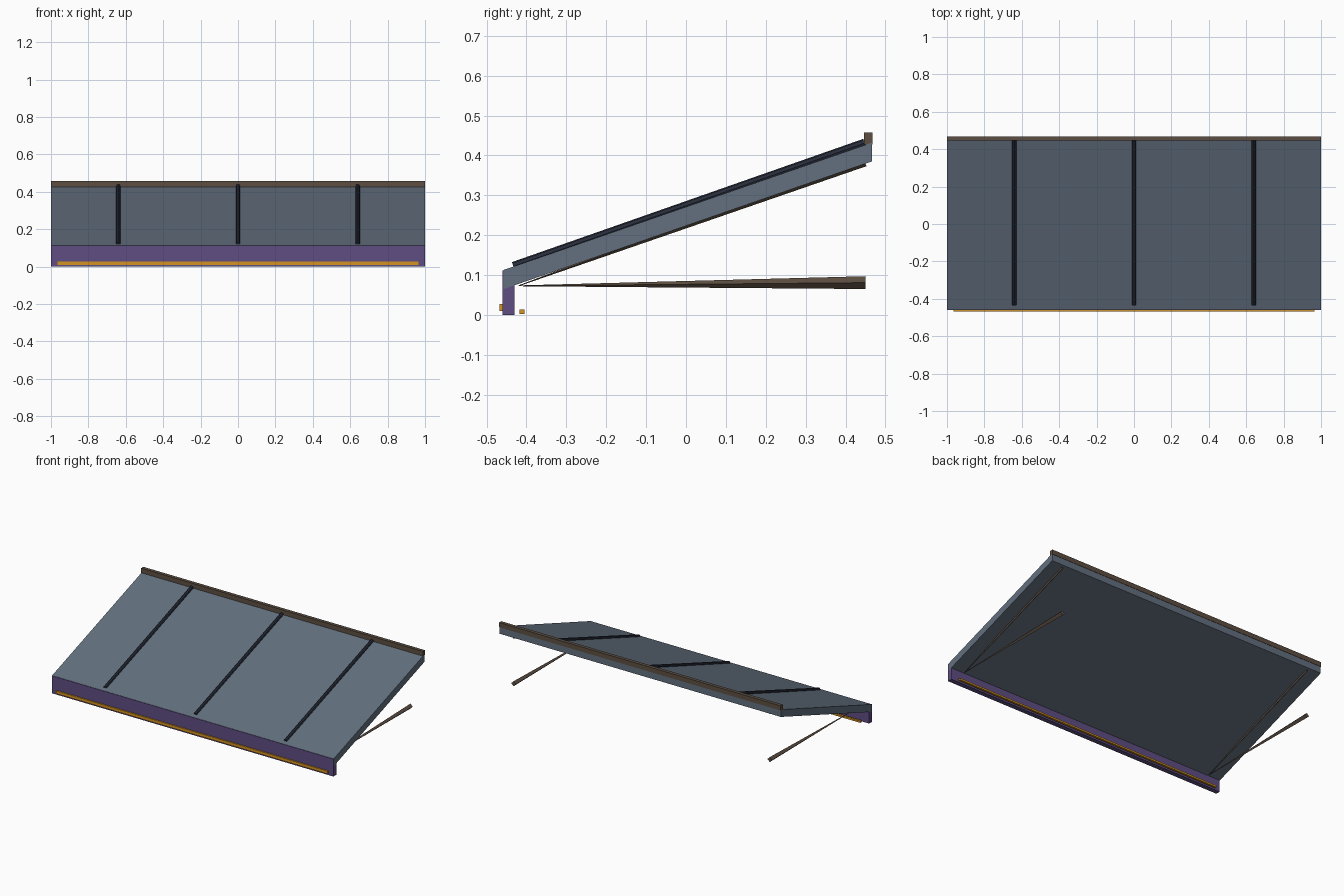
import bpy, bmesh
from mathutils import Vector

cube = bpy.data.objects.get("Cube")
if cube:
    bpy.data.objects.remove(cube, do_unlink=True)


def material(name, rgb):
    m = bpy.data.materials.new(name)
    m.use_nodes = True
    m.diffuse_color = (*rgb, 1)
    m.node_tree.nodes["Principled BSDF"].inputs["Base Color"].default_value = (*rgb, 1)
    return m


SLATE = material("slate_blue", (0.125, 0.162, 0.21))
PURPLE = material("purple", (0.112, 0.075, 0.22))
BROWN = material("dark_brown", (0.107, 0.076, 0.054))
AMBER = material("amber", (0.66, 0.29, 0.015))
DARK = material("dark_navy", (0.021, 0.026, 0.043))


def finish(name, bm, mat):
    bmesh.ops.recalc_face_normals(bm, faces=bm.faces)
    mesh = bpy.data.meshes.new(name)
    bm.to_mesh(mesh)
    bm.free()
    mesh.materials.append(mat)
    ob = bpy.data.objects.new(name, mesh)
    bpy.context.collection.objects.link(ob)
    return ob


def extrude_profile(name, profile, half_width, mat):
    """Sweep a side profile of (y, z) points across the width."""
    bm = bmesh.new()
    face = bm.faces.new([bm.verts.new((-half_width, y, z)) for y, z in profile])
    swept = bmesh.ops.extrude_face_region(bm, geom=[face])["geom"]
    verts = [v for v in swept if isinstance(v, bmesh.types.BMVert)]
    bmesh.ops.translate(bm, verts=verts, vec=(2 * half_width, 0, 0))
    return finish(name, bm, mat)


def bar(name, half_width, y0, y1, z0, z1, mat):
    return extrude_profile(name, [(y0, z0), (y1, z0), (y1, z1), (y0, z1)], half_width, mat)


def rod(name, start, end, r0, r1, sides, mat):
    a, b = Vector(start), Vector(end)
    bm = bmesh.new()
    bmesh.ops.create_cone(bm, cap_ends=True, segments=sides,
                          radius1=r0, radius2=r1, depth=(b - a).length)
    ob = finish(name, bm, mat)
    ob.location = (a + b) / 2
    ob.rotation_mode = 'QUATERNION'
    ob.rotation_quaternion = (b - a).to_track_quat('Z', 'X')
    return ob


# Sloping canopy panel
extrude_profile("canopy_panel",
                [(-0.457, 0.065), (0.466, 0.385), (0.466, 0.432), (-0.457, 0.113)], 1.0, SLATE)

# Front valance and rear wall rail
bar("front_valance", 0.9995, -0.46, -0.43, 0.0, 0.112, PURPLE)
bar("rear_rail", 1.0, 0.446, 0.468, 0.427, 0.457, BROWN)

# Light strips on and behind the valance
bar("front_light_strip", 0.965, -0.468, -0.459, 0.01, 0.028, AMBER)
bar("under_light_strip", 0.955, -0.418, -0.405, 0.002, 0.013, AMBER)

# Seam ribs running up the canopy
for label, x in (("right", -0.64), ("middle", 0), ("left", 0.64)):
    rib = rod("seam_rib_" + label, (x, -0.433, 0.122), (x, 0.448, 0.431), 0.011, 0.011, 8, DARK)

# Tapered support arms and lower struts at both ends
for label, x in (("right", -0.91), ("left", 0.91)):
    hinge = (x, -0.42, 0.073)
    rod("support_arm_" + label, hinge, (x, 0.447, 0.388), 0.001, 0.016, 4, BROWN)
    rod("lower_strut_" + label, hinge, (x, 0.45, 0.081), 0.001, 0.016, 4, BROWN)
